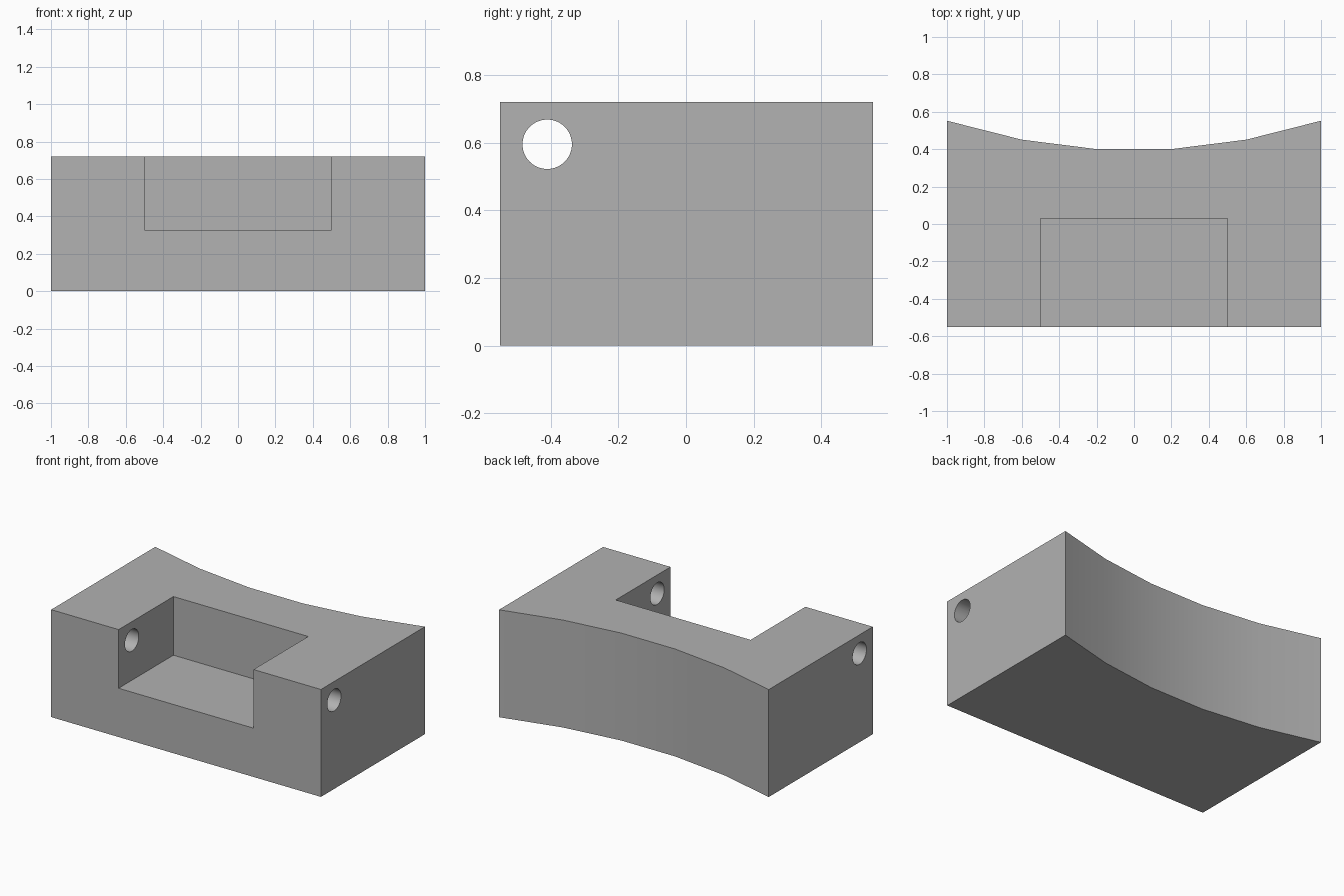
import bpy
import bmesh
from math import pi, radians

cube = bpy.data.objects.get("Cube")
if cube:
    bpy.data.objects.remove(cube, do_unlink=True)

HALF_DEPTH, HEIGHT = 0.55, 0.72

grey = bpy.data.materials.new("plain grey")
grey.use_nodes = True
grey.diffuse_color = (0.445, 0.445, 0.445, 1)
grey.node_tree.nodes["Principled BSDF"].inputs["Base Color"].default_value = grey.diffuse_color


def prism(name, outline, z0, z1):
    """Extrude a flat outline from z0 up to z1."""
    mesh = bpy.data.meshes.new(name)
    bm = bmesh.new()
    base = bm.faces.new([bm.verts.new((x, y, z0)) for x, y in outline])
    top = bmesh.ops.extrude_face_region(bm, geom=[base])["geom"]
    verts = [g for g in top if isinstance(g, bmesh.types.BMVert)]
    bmesh.ops.translate(bm, verts=verts, vec=(0, 0, z1 - z0))
    bmesh.ops.recalc_face_normals(bm, faces=bm.faces)
    bm.to_mesh(mesh)
    bm.free()
    mesh.materials.append(grey)
    obj = bpy.data.objects.new(name, mesh)
    bpy.context.collection.objects.link(obj)
    return obj


def cut(body, cutter):
    """Subtract the cutter from the body, then remove it."""
    cutter.hide_render = True
    mod = body.modifiers.new(cutter.name, "BOOLEAN")
    mod.operation = "DIFFERENCE"
    mod.solver = "EXACT"
    mod.object = cutter
    bpy.context.view_layer.objects.active = body
    bpy.ops.object.modifier_apply(modifier=mod.name)
    bpy.data.objects.remove(cutter, do_unlink=True)


# Block with a shallow concave back made of five facets
back = [(1 - 0.4 * i, 0.394 + 0.158 * (1 - 0.4 * i) ** 2) for i in range(6)]
block = prism("bracket_block", [(-1, -HALF_DEPTH), (1, -HALF_DEPTH)] + back, 0, HEIGHT)

# Open pocket in the front and top
pocket = [(-0.5, -0.8), (0.5, -0.8), (0.5, 0.03), (-0.5, 0.03)]
cut(block, prism("pocket_cutter", pocket, 0.327, 1))

# Pin hole through both arms
bpy.ops.mesh.primitive_cylinder_add(vertices=48, radius=0.073, depth=3,
                                    location=(0, -0.41, 0.595), rotation=(0, pi / 2, 0))
pin = bpy.context.object
pin.name = "pin_hole_cutter"
pin.data.materials.append(grey)
cut(block, pin)

# Smooth the hole and the curved back, keep the corners sharp
bpy.ops.object.select_all(action="DESELECT")
block.select_set(True)
bpy.context.view_layer.objects.active = block
bpy.ops.object.shade_smooth_by_angle(angle=radians(30))
